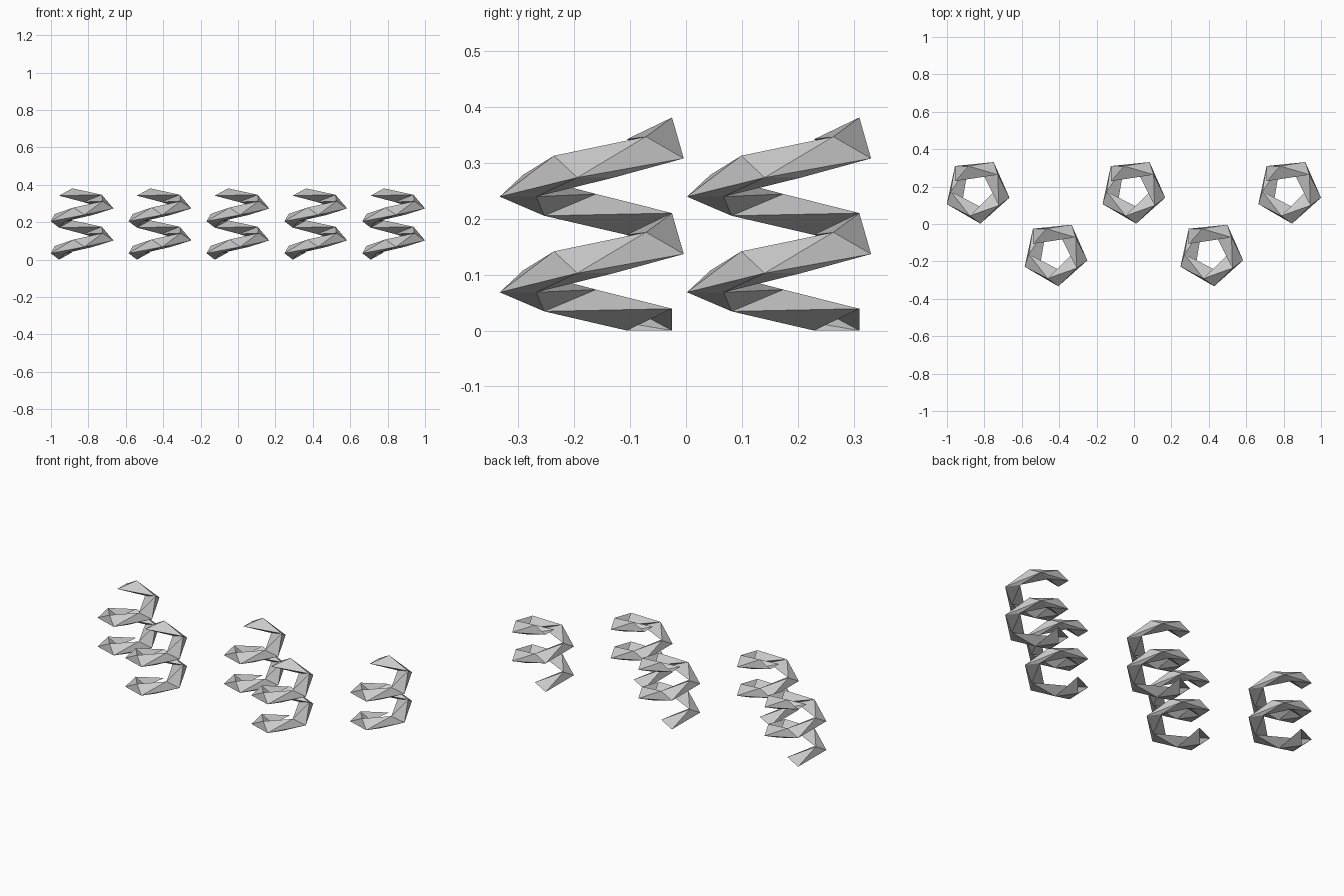
import bpy, bmesh
from math import radians
from mathutils import Matrix, Vector

if "Cube" in bpy.data.objects:
    bpy.data.objects.remove(bpy.data.objects["Cube"])

STEPS_PER_TURN, TURNS, PITCH = 5, 2, 0.171

# triangular cross-section, relative to the coil axis
PROFILE = [Vector((-0.118, 0.051, 0.0)),
           Vector((-0.118, 0.132, 0.0)),
           Vector((-0.047, 0.132, 0.039))]


def coil(name, x, y):
    """Open-ended low-poly spiral swept around a vertical axis."""
    bm = bmesh.new()
    rings = []
    for k in range(STEPS_PER_TURN * TURNS + 1):
        rot = Matrix.Rotation(radians(360 / STEPS_PER_TURN * k), 3, 'Z')
        rise = Vector((0, 0, PITCH * k / STEPS_PER_TURN))
        rings.append([bm.verts.new(rot @ p + rise) for p in PROFILE])
    for a, b in zip(rings, rings[1:]):
        for i in range(3):
            j = (i + 1) % 3
            bm.faces.new((a[i], a[j], b[j]))
            bm.faces.new((a[i], b[j], b[i]))
    bmesh.ops.recalc_face_normals(bm, faces=bm.faces)
    mesh = bpy.data.meshes.new(name)
    bm.to_mesh(mesh)
    bm.free()
    obj = bpy.data.objects.new(name, mesh)
    obj.location = (x, y, 0)
    bpy.context.collection.objects.link(obj)


# five coils in a zigzag: three at the back, two at the front
for n in range(5):
    row_y = -0.157 if n % 2 else 0.178
    coil(f"spiral_coil_{n + 1}", -0.839 + 0.4165 * n, row_y)
